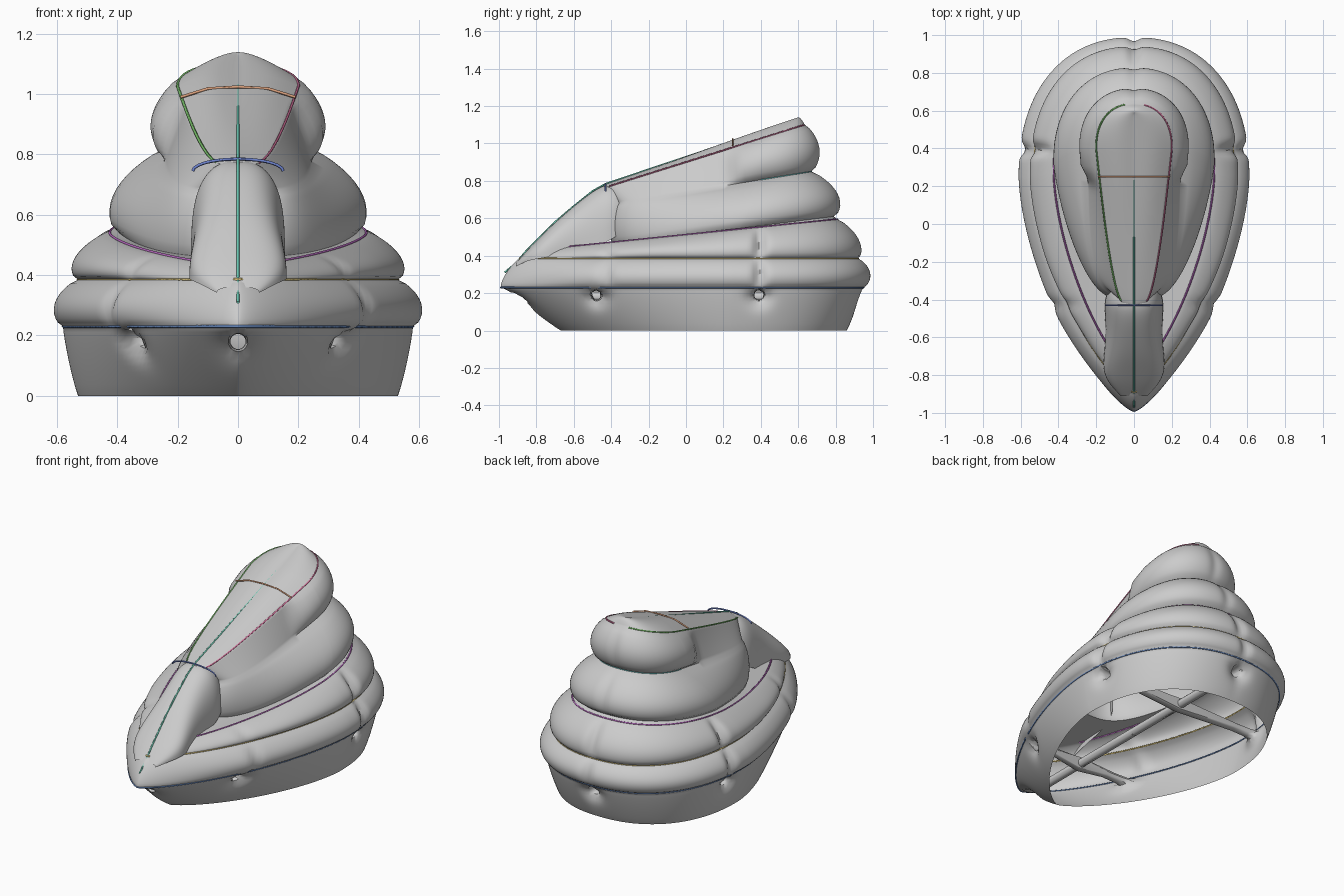
import bpy, bmesh
from math import sin, cos, pi, exp, radians
from mathutils import Vector

if "Cube" in bpy.data.objects:
    bpy.data.objects.remove(bpy.data.objects["Cube"])

N = 256      # points around each ring
STEPS = 12   # rows between two seams


def ring(w, yf, yb, zf, zb, cy, a, b, taper):
    """Egg outline: round back, front pointed or blunt, tilted from zf to zb."""
    pts = []
    for i in range(N):
        t = 2 * pi * i / N
        s, c = sin(t), cos(t)
        sg = 1 if c > 0 else -1
        s_, c_ = abs(s), abs(c)
        if s >= 0:
            x, y = w * sg * c_ ** 0.88, cy + (yb - cy) * s_ ** 0.88
        else:
            u = s_ ** a
            x, y = w * sg * c_ ** b * (1 - taper * u), cy + (yf - cy) * u
        pts.append(Vector((x, y, zf + (zb - zf) * (y - yf) / (yb - yf))))
    return pts


def smooth(e0, e1, v):
    k = min(1, max(0, (v - e0) / (e1 - e0)))
    return k * k * (3 - 2 * k)


def pinch(p, band):
    """Vertical tucks on the sides and at the back."""
    k = 0.0
    if band in (1, 2):
        k = 0.7 * exp(-((p.y - 0.39) / 0.03) ** 2) + 0.35 * exp(-((p.y + 0.41) / 0.03) ** 2)
    if p.y > 0.5:
        k += (0.45 if band < 3 else 0.15) * exp(-(p.x / 0.03) ** 2)
    return 1 - k


def finish(bm, name):
    bmesh.ops.recalc_face_normals(bm, faces=bm.faces)
    me = bpy.data.meshes.new(name)
    bm.to_mesh(me)
    bm.free()
    ob = bpy.data.objects.new(name, me)
    bpy.context.collection.objects.link(ob)
    bpy.ops.object.select_all(action='DESELECT')
    ob.select_set(True)
    bpy.context.view_layer.objects.active = ob
    bpy.ops.object.shade_smooth_by_angle(angle=radians(50))
    return ob


# Seam rings, bottom to top
EGG = (1.25, 1.5, 0)
S = [ring(0.53, -0.67, 0.86, 0, 0, 0.25, *EGG),
     ring(0.58, -0.99, 0.95, 0.23, 0.23, 0.25, *EGG),
     ring(0.53, -0.89, 0.92, 0.385, 0.385, 0.25, *EGG),
     ring(0.425, -0.80, 0.81, 0.43, 0.595, 0.27, *EGG),
     ring(0.40, -0.39, 0.79, 0.46, 0.61, 0.28, 0.75, 0.7, 0.25),
     ring(0.245, -0.37, 0.67, 0.68, 0.85, 0.40, 0.6, 0.5, 0.0),
     ring(0.20, -0.43, 0.635, 0.765, 1.10, 0.40, 0.6, 0.42, 0.45),
     ring(0.0, -0.43, 0.58, 0.782, 1.13, 0.36, 0.6, 0.42, 0.45)]
# Per band: bulge, share of bulge kept at the front, fade range in y
BANDS = [(0.006, 1, 0, 1), (0.052, 0.4, -0.95, -0.4), (0.06, 0.25, -0.8, -0.1),
         (0, 0, 0, 1), (0.085, 0.3, -0.3, 0.45), (0.065, 0.0, 0.18, 0.34), (0, 0, 0, 1)]
# Skirt holes: axis of the tunnel, side, position along the other axis, height
HOLES = [(0, 1, 0.39, 0.19), (0, -1, 0.39, 0.19), (0, 1, -0.48, 0.19),
         (0, -1, -0.48, 0.19), (1, 1, 0, 0.18), (1, -1, 0, 0.18)]

# Inflated body: loft through the seams with rounded bands
bm = bmesh.new()
rows = []
for k, (bulge, keep, y0, y1) in enumerate(BANDS):
    for j in range(STEPS + (k == len(BANDS) - 1)):
        v = j / STEPS
        base = [a.lerp(b, v) for a, b in zip(S[k], S[k + 1])]
        row = []
        for i, p in enumerate(base):
            d = base[(i + 1) % N] - base[i - 1]
            n = Vector((d.y, -d.x, 0)).normalized()
            if bulge:
                amt = bulge * (keep + (1 - keep) * smooth(y0, y1, p.y))
                p = p + n * amt * pinch(p, k) * max(0, sin(pi * v)) ** 0.65
            if k == 6:     # puffed top panel
                p = p + Vector((0, 0, 0.022 * sin(pi * v) * smooth(-0.5, 0.5, p.y)))
            if k == 0:     # skirt is drawn inwards around its holes
                for axis, side, c, cz in HOLES:
                    if p[axis] * side > 0.15:
                        dd = (p[1 - axis] - c) ** 2 + (p.z - cz) ** 2
                        p = p - n * 0.05 * exp(-dd / 0.06 ** 2) * min(1, (1 - v) * 5)
            row.append(bm.verts.new(p))
        rows.append(row)
for r0, r1 in zip(rows, rows[1:]):
    for i in range(N):
        j = (i + 1) % N
        bm.faces.new((r0[i], r0[j], r1[j], r1[i]))
bmesh.ops.remove_doubles(bm, verts=bm.verts, dist=1e-4)

# Tunnels through the skirt: funnel mouths joined across the inside
R = 0.033
for axis, side, c, cz in HOLES:
    o = 1 - axis

    def dist(p):
        return ((p[o] - c) ** 2 + (p.z - cz) ** 2) ** 0.5

    hole = [f for f in bm.faces if dist(f.calc_center_median()) < R
            and f.calc_center_median()[axis] * side > 0.15 and f.calc_center_median().z < 0.228]
    bmesh.ops.delete(bm, geom=hole, context='FACES')
    edges = [e for e in bm.edges if e.is_boundary
             and all(dist(v.co) < 2 * R and v.co[axis] * side > 0.15 for v in e.verts)]

    def set_radius(verts, r):
        for v in verts:
            d = dist(v.co) or 1
            v.co[o] = c + (v.co[o] - c) * r / d
            v.co.z = cz + (v.co.z - cz) * r / d

    set_radius({v for e in edges for v in e.verts}, R)
    for inset, r in ((0.03, 0.027), (0.10, 0.025), (None, 0.025)):
        geo = bmesh.ops.extrude_edge_only(bm, edges=edges)['geom']
        verts = {g for g in geo if isinstance(g, bmesh.types.BMVert)}
        edges = [g for g in geo if isinstance(g, bmesh.types.BMEdge)
                 and all(v in verts for v in g.verts)]
        for v in verts:
            v.co[axis] = 0 if inset is None else v.co[axis] - side * inset
        set_radius(verts, r)
finish(bm, "inflated_body")

# Front bridge: arched pillow from the top panel down to the nose (y, top z, half width, base z)
path = [(-0.34, 0.76, 0.13, 0.52), (-0.38, 0.777, 0.15, 0.50), (-0.43, 0.782, 0.158, 0.47),
        (-0.50, 0.745, 0.152, 0.44), (-0.60, 0.665, 0.150, 0.42), (-0.70, 0.58, 0.160, 0.40),
        (-0.78, 0.50, 0.165, 0.385), (-0.85, 0.43, 0.13, 0.375), (-0.91, 0.36, 0.07, 0.34)]
bm = bmesh.new()
prev = None
for y, zt, w, zb in path:
    row = []
    for i in range(33):
        t = pi * i / 32
        x = w * (1 if cos(t) > 0 else -1) * abs(cos(t)) ** 0.8
        row.append(bm.verts.new((x, y, zb + (zt - zb) * max(0, sin(t)) ** 0.7)))
    if prev:
        for i in range(32):
            bm.faces.new((prev[i], prev[i + 1], row[i + 1], row[i]))
    prev = row
bridge = finish(bm, "front_bridge")
sub = bridge.modifiers.new("smooth", 'SUBSURF')
sub.levels = sub.render_levels = 2


# Coloured seam lines
def seam(name, pts, color, cyclic=False):
    cu = bpy.data.curves.new(name, 'CURVE')
    cu.dimensions = '3D'
    cu.bevel_depth = 0.005
    cu.bevel_resolution = 0
    sp = cu.splines.new('POLY')
    sp.points.add(len(pts) - 1)
    for q, p in zip(sp.points, pts):
        q.co = (p[0], p[1], p[2], 1)
    sp.use_cyclic_u = cyclic
    mat = bpy.data.materials.new(name)
    mat.diffuse_color = (*color, 1)
    mat.use_nodes = True
    mat.node_tree.nodes["Principled BSDF"].inputs["Base Color"].default_value = mat.diffuse_color
    cu.materials.append(mat)
    bpy.context.collection.objects.link(bpy.data.objects.new(name, cu))


seam("skirt_seam", S[1][::2], (0.15, 0.27, 0.55), True)
seam("lower_seam", S[2][::2], (0.7, 0.55, 0.2), True)
seam("middle_seam", [p for p in S[3][208:] + S[3][:177] if p.y > -0.65][::2], (0.5, 0.15, 0.55))
seam("upper_seam", S[5][:129:2], (0.15, 0.6, 0.6))
top = S[6]
seam("panel_seam_right", top[204:] + top[:56], (0.6, 0.15, 0.3))
seam("panel_seam_left", top[72:180], (0.2, 0.55, 0.15))
seam("panel_front_seam", [(0.15 * cos(a * pi / 12), -0.43, 0.745 + 0.04 * sin(a * pi / 12))
                          for a in range(13)], (0.15, 0.22, 0.6))
seam("panel_cross_seam", [(-0.19, 0.25, 0.99), (-0.1, 0.25, 1.018), (0, 0.25, 1.024),
                          (0.1, 0.25, 1.018), (0.19, 0.25, 0.99)], (0.7, 0.35, 0.2))
seam("centre_seam", [(0, 0.6, 1.13), (0, -0.43, 0.784)] + [(0, p[0], p[1]) for p in path[3:]]
     + [(0, -0.97, 0.31)], (0.15, 0.6, 0.45))
